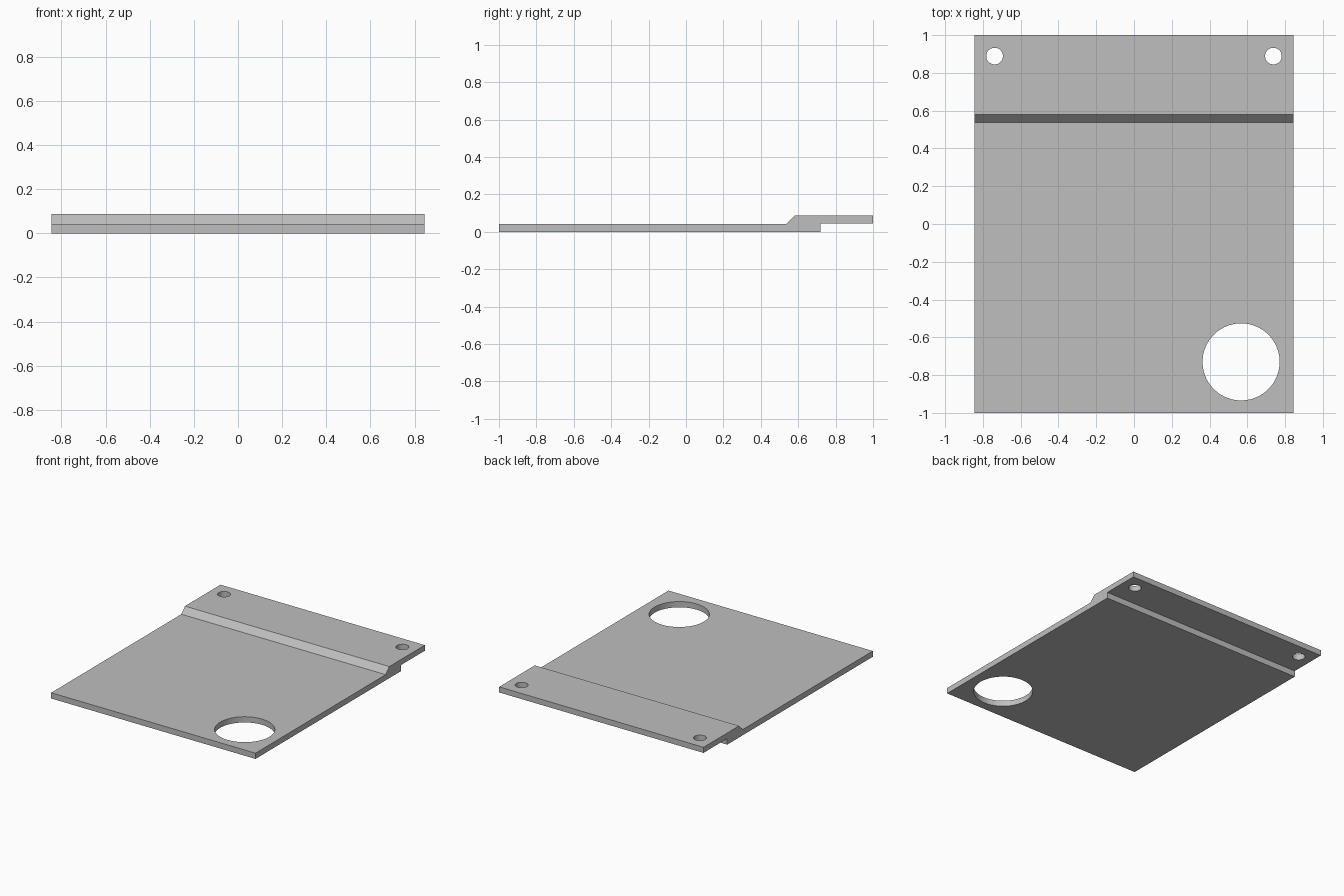
import bpy
import bmesh
from mathutils import Matrix

default = bpy.data.objects.get("Cube")
if default:
    bpy.data.objects.remove(default, do_unlink=True)

HALF_WIDTH = 0.845

# Plain grey material
grey = bpy.data.materials.new("light grey")
grey.use_nodes = True
colour = (0.52, 0.52, 0.52, 1)
grey.diffuse_color = colour
grey.node_tree.nodes["Principled BSDF"].inputs["Base Color"].default_value = colour


def add_object(name, bm):
    bmesh.ops.recalc_face_normals(bm, faces=bm.faces)
    mesh = bpy.data.meshes.new(name)
    bm.to_mesh(mesh)
    bm.free()
    mesh.materials.append(grey)
    obj = bpy.data.objects.new(name, mesh)
    bpy.context.scene.collection.objects.link(obj)
    return obj


# Stepped plate: side profile (y, z) extruded across the width
profile = [(-1, 0), (0.72, 0), (0.72, 0.045), (1, 0.045),
           (1, 0.087), (0.58, 0.087), (0.537, 0.043), (-1, 0.043)]
bm = bmesh.new()
side = bm.faces.new([bm.verts.new((-HALF_WIDTH, y, z)) for y, z in profile])
extruded = bmesh.ops.extrude_face_region(bm, geom=[side])["geom"]
bmesh.ops.translate(bm, vec=(2 * HALF_WIDTH, 0, 0),
                    verts=[g for g in extruded if isinstance(g, bmesh.types.BMVert)])
if not side.is_valid or len(bm.faces) < len(profile) + 2:
    bm.faces.new([v for v in bm.verts if v.co.x < 0])
plate = add_object("stepped_plate", bm)


# Round holes: one large opening and two mounting holes
def cut_hole(name, x, y, radius, sides):
    bm = bmesh.new()
    bmesh.ops.create_cone(bm, cap_ends=True, segments=sides, radius1=radius,
                          radius2=radius, depth=1, matrix=Matrix.Translation((x, y, 0)))
    cutter = add_object(name, bm)
    cutter.hide_render = True
    cutter.hide_viewport = True
    cutter.display_type = 'WIRE'
    cut = plate.modifiers.new(name, 'BOOLEAN')
    cut.operation = 'DIFFERENCE'
    cut.solver = 'EXACT'
    cut.object = cutter
    return cutter


cutters = [cut_hole("large_opening_cutter", 0.567, -0.73, 0.204, 96)]
for label, sign in (("left", 1), ("right", -1)):
    cutters.append(cut_hole(label + "_mounting_hole_cutter", sign * 0.738, 0.889, 0.044, 48))

# Bake the cuts and remove the cutters
bpy.context.view_layer.update()
evaluated = plate.evaluated_get(bpy.context.evaluated_depsgraph_get())
cut_mesh = bpy.data.meshes.new_from_object(evaluated)
plate.modifiers.clear()
plate.data = cut_mesh
for cutter in cutters:
    bpy.data.objects.remove(cutter, do_unlink=True)

# Smooth hole walls, crisp plate edges
bpy.context.view_layer.objects.active = plate
plate.select_set(True)
bpy.ops.object.shade_smooth_by_angle(angle=0.5)
